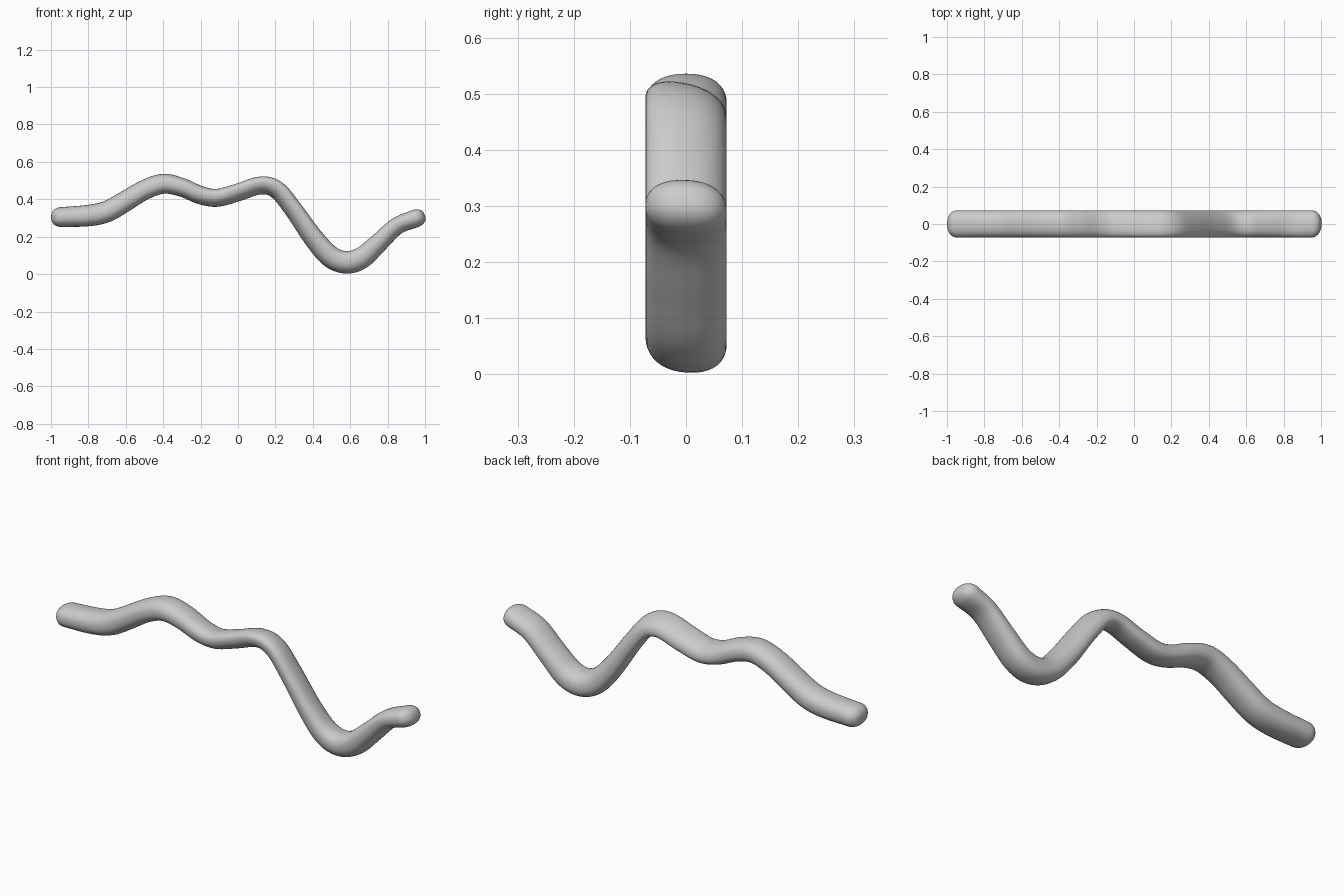
import bpy, bmesh
from math import sin, cos, pi, radians
from mathutils import Vector

if "Cube" in bpy.data.objects:
    bpy.data.objects.remove(bpy.data.objects["Cube"])

# Wavy path keys: x, z, half thickness, roll in degrees
KEYS = [(-0.945, 0.305, 0.053, 0), (-0.80, 0.313, 0.057, 0), (-0.70, 0.335, 0.057, 0),
        (-0.60, 0.391, 0.055, 0), (-0.50, 0.450, 0.053, 0), (-0.40, 0.483, 0.053, 0),
        (-0.30, 0.464, 0.050, 2), (-0.20, 0.422, 0.048, 4), (-0.11, 0.408, 0.047, 6),
        (0.00, 0.437, 0.046, 8), (0.12, 0.474, 0.046, 9), (0.21, 0.449, 0.047, 9),
        (0.30, 0.340, 0.048, 8), (0.40, 0.198, 0.053, 7), (0.49, 0.097, 0.058, 5),
        (0.575, 0.063, 0.060, 3), (0.66, 0.086, 0.058, 3), (0.75, 0.165, 0.051, 3),
        (0.85, 0.257, 0.046, 4), (0.948, 0.297, 0.048, 2)]
HALF_W, SIDES, STEPS, CAP, CAP_L = 0.0725, 40, 6, 9, 0.054


def catmull(p0, p1, p2, p3, t):
    return 0.5 * (2 * p1 + (p2 - p0) * t + (2 * p0 - 5 * p1 + 4 * p2 - p3) * t * t
                  + (3 * p1 - p0 - 3 * p2 + p3) * t ** 3)


def spow(v, e):
    return abs(v) ** e * (1 if v >= 0 else -1)


# Sample the path
k = [Vector(p) for p in KEYS]
k = [2 * k[0] - k[1]] + k + [2 * k[-1] - k[-2]]
path = [catmull(*k[i:i + 4], s / STEPS) for i in range(len(k) - 3) for s in range(STEPS)]
path.append(k[-2])

bm = bmesh.new()


def ring(p, tangent, scale):
    normal = Vector((-tangent.z, 0, tangent.x))
    side = Vector((0, 1, 0))
    roll = radians(p[3])
    verts = []
    for j in range(SIDES):
        a = 2 * pi * j / SIDES
        u = HALF_W * spow(cos(a), 0.88)
        v = p[2] * spow(sin(a), 0.88)
        u, v = u * cos(roll) + v * -sin(roll), u * -sin(roll) + v * cos(roll)
        verts.append(bm.verts.new(Vector((p[0], 0, p[1])) + (side * u + normal * v) * scale))
    return verts


def tangent_at(i):
    d = path[min(i + 1, len(path) - 1)] - path[max(i - 1, 0)]
    return Vector((d[0], 0, d[1])).normalized()


def cap(i, direction):
    # Rounded end: rings shrinking along the tangent
    t = tangent_at(i)
    rings = []
    for c in range(1, CAP + 1):
        a = c / CAP * pi / 2 * 0.985
        p = path[i].copy()
        p[0] += t.x * CAP_L * sin(a) * direction
        p[1] += t.z * CAP_L * sin(a) * direction
        rings.append(ring(p, t, cos(a) ** 0.8))
    return rings


# Body with two rounded ends
last = len(path) - 1
rings = cap(0, -1)[::-1] + [ring(p, tangent_at(i), 1) for i, p in enumerate(path)] + cap(last, 1)
for a, b in zip(rings, rings[1:]):
    for j in range(SIDES):
        n = (j + 1) % SIDES
        bm.faces.new((a[j], a[n], b[n], b[j]))
bm.faces.new(rings[0])
bm.faces.new(rings[-1])
bmesh.ops.recalc_face_normals(bm, faces=bm.faces)
for f in bm.faces:
    f.smooth = True

mesh = bpy.data.meshes.new("wavy_bar")
bm.to_mesh(mesh)
bm.free()
bar = bpy.data.objects.new("wavy_bar", mesh)
bpy.context.collection.objects.link(bar)
